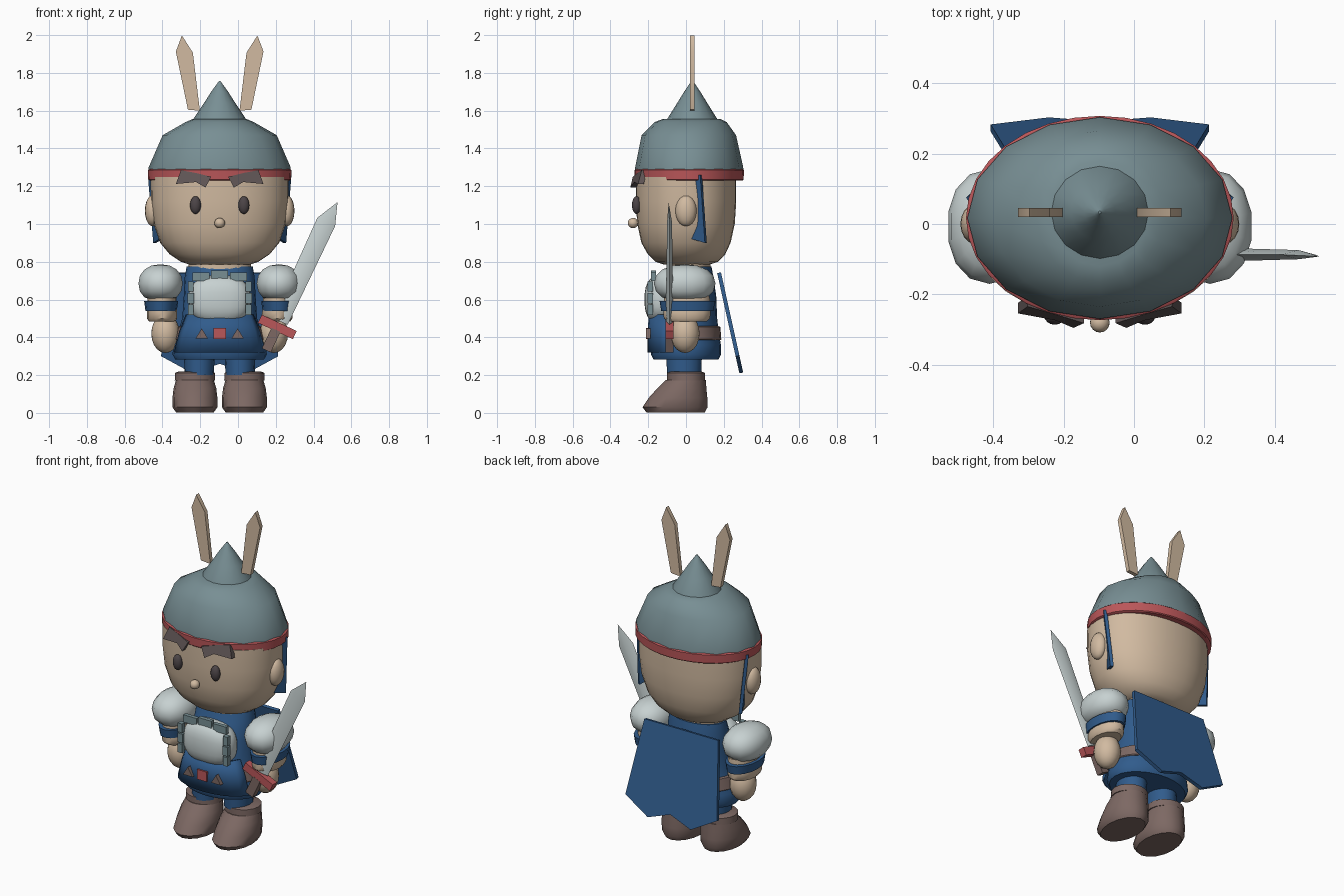
import bpy, bmesh, math
from mathutils import Vector

if "Cube" in bpy.data.objects:
    bpy.data.objects.remove(bpy.data.objects["Cube"])

CX = -0.097  # body axis (the sword pushes the figure off centre)


def lin(c):
    return c / 12.92 if c <= 0.04045 else ((c + 0.055) / 1.055) ** 2.4


def mat(name, r, g, b):
    m = bpy.data.materials.new(name)
    m.diffuse_color = (lin(r), lin(g), lin(b), 1)
    m.use_nodes = True
    m.node_tree.nodes["Principled BSDF"].inputs["Base Color"].default_value = m.diffuse_color
    return m


SKIN = mat("skin", .82, .73, .63)
HELM = mat("steel_blue_grey", .47, .56, .58)
LIGHT = mat("light_steel", .78, .82, .82)
BLUE = mat("blue_cloth", .19, .36, .55)
RED = mat("red", .73, .34, .35)
BROWN = mat("brown_leather", .49, .41, .39)
DARK = mat("dark_brow", .37, .33, .33)
EYE = mat("eye_dark", .30, .27, .28)


def finish(name, bm, m):
    bmesh.ops.recalc_face_normals(bm, faces=bm.faces)
    me = bpy.data.meshes.new(name)
    bm.to_mesh(me)
    bm.free()
    me.materials.append(m)
    ob = bpy.data.objects.new(name, me)
    bpy.context.collection.objects.link(ob)
    return ob


def spow(v, p):
    return math.copysign(abs(v) ** p, v)


def loft(name, m, rings, n=20, ox=0.0, p=1.0):
    """Stack of ellipses (z, centre y, radius x, radius y), capped."""
    bm = bmesh.new()
    loops = []
    for z, cy, rx, ry in rings:
        loops.append([bm.verts.new((CX + ox + rx * spow(math.cos(a), p), cy + ry * spow(math.sin(a), p), z))
                      for a in (2 * math.pi * i / n for i in range(n))])
    for a, b in zip(loops, loops[1:]):
        for i in range(n):
            j = (i + 1) % n
            bm.faces.new((a[i], a[j], b[j], b[i]))
    bm.faces.new(loops[0])
    bm.faces.new(loops[-1])
    return finish(name, bm, m)


def ball(name, m, c, r, seg=16, ring=10, p=1.0, floor=-9):
    """Ellipsoid, boxier when p < 1, flattened below floor."""
    bm = bmesh.new()
    bmesh.ops.create_uvsphere(bm, u_segments=seg, v_segments=ring, radius=1)
    for v in bm.verts:
        q = [c[i] + r[i] * spow(v.co[i], p) for i in range(3)]
        v.co = (CX + q[0], q[1], max(q[2], floor))
    return finish(name, bm, m)


def plate(name, m, pts, off):
    """Polygon of 3D points (x from body axis) given a thickness vector."""
    bm = bmesh.new()
    off = Vector(off)
    a = [bm.verts.new(Vector(q) + Vector((CX, 0, 0))) for q in pts]
    b = [bm.verts.new(v.co + off) for v in a]
    n = len(a)
    bm.faces.new(a)
    bm.faces.new(b)
    for i in range(n):
        j = (i + 1) % n
        bm.faces.new((a[i], a[j], b[j], b[i]))
    return finish(name, bm, m)


def box(name, m, c, s):
    x, y, z = c
    w, d, h = (k / 2 for k in s)
    return plate(name, m, [(x - w, y - d, z - h), (x + w, y - d, z - h), (x + w, y - d, z + h), (x - w, y - d, z + h)],
                 (0, 2 * d, 0))


# Head, neck and nose
loft("head", SKIN, [(.785, .005, .16, .12), (.80, .005, .205, .165), (.84, .003, .265, .205), (.90, 0, .315, .236),
                    (1.0, 0, .35, .258), (1.12, 0, .364, .266), (1.25, 0, .366, .266)], 32, p=.93)
loft("neck", SKIN, [(.74, .02, .165, .11), (.80, .02, .165, .11)])
ball("nose", SKIN, (0, -.28, 1.005), (.028, .028, .027))

# Helmet with red rim and spike
loft("helmet", HELM, [(1.27, .017, .376, .287), (1.30, .017, .376, .286), (1.47, .015, .302, .25),
                      (1.54, .025, .18, .19), (1.557, .03, .14, .15)], 16)
loft("helmet_rim", RED, [(1.23, .017, .37, .283), (1.235, .017, .378, .288),
                         (1.285, .017, .38, .29), (1.292, .017, .37, .28)], 32)
loft("helmet_spike", HELM, [(1.545, .033, .142, .135), (1.56, .033, .137, .13), (1.64, .033, .083, .08),
                            (1.70, .033, .045, .043), (1.74, .033, .016, .016), (1.757, .033, .004, .004)], 16)

# Torso: tunic, belt, apron
loft("tunic", BLUE, [(.283, 0, .235, .172), (.31, 0, .25, .186), (.36, 0, .243, .185), (.42, 0, .222, .174),
                     (.50, 0, .198, .165), (.62, .005, .19, .155), (.72, .02, .185, .125), (.775, .025, .175, .11)], 24)
loft("belt", BROWN, [(.385, 0, .235, .184), (.39, 0, .24, .187), (.455, 0, .222, .182), (.46, 0, .21, .17)], 24)


def apron():
    bm = bmesh.new()
    rows = []
    for z, w, y in ((.52, .185, .19), (.43, .222, .196), (.32, .252, .196)):
        rows.append([bm.verts.new((CX + w * math.cos(t), -y * abs(math.sin(t)) ** .7, z))
                     for t in (math.radians(20 + 14 * i) for i in range(11))])
    for a, b in zip(rows, rows[1:]):
        for i in range(10):
            bm.faces.new((a[i], a[i + 1], b[i + 1], b[i]))
    ob = finish("apron", bm, BLUE)
    mod = ob.modifiers.new("thickness", "SOLIDIFY")
    mod.thickness, mod.offset = .014, 0


apron()
box("belt_buckle", RED, (0, -.2, .42), (.065, .022, .06))

# Chest plate with a row of trim tabs on top
ball("chest_plate", LIGHT, (0, -.13, .6), (.165, .09, .13), 24, 14, p=.8)
for i in (-1, 0, 1):
    box("top_trim_tab", HELM, (i * .1, -.172, .722 + .01 * (i == 0)), (.09, .024, .045))

# Mirrored parts
for s, side in ((-1, "left"), (1, "right")):
    plate(f"tall_ear_{side}", SKIN, [(s * x, .02, z) for x, z in
          ((.105, 1.60), (.168, 1.605), (.232, 1.913), (.20, 1.998), (.142, 1.907))], (0, .025, 0))
    ball(f"ear_{side}", SKIN, (s * .355, .0, 1.07), (.041, .056, .082))
    ball(f"eye_{side}", EYE, (s * .128, -.262, 1.10), (.029, .024, .047))
    plate(f"brow_{side}", DARK, [(s * x, -.295 + .22 * x + .35 * (z - 1.24), z) for x, z in
          ((.205, 1.285), (.232, 1.212), (.125, 1.222), (.075, 1.193), (.045, 1.25), (.125, 1.27))], (0, .03, 0))
    plate(f"side_strap_{side}", BLUE, [(s * x, y, z) for x, y, z in
          ((.345, .025, 1.25), (.38, .075, 1.26), (.352, .10, .90), (.312, .015, .925))], (-s * .016, .01, 0))
    for k, w in ((0, .03), (1, .034), (2, .03)):
        box(f"side_trim_tab_{side}", HELM, (s * .153, -.19, .545 + k * .062), (w, .03, .055))
    plate(f"belt_pouch_{side}", BROWN, [(s * .095 + x, -.212, z) for x, z in
          ((-.032, .395), (.032, .395), (0, .447))], (0, .025, 0))
    # Arms
    ball(f"shoulder_guard_{side}", LIGHT, (s * .313, -.007, .685), (.12, .163, .102), 14, 8, p=.92, floor=.6)
    loft(f"upper_arm_{side}", SKIN, [(.485, .005, .07, .105), (.50, .005, .08, .122), (.53, .005, .08, .125),
                                     (.62, .005, .075, .12)], 16, s * .305)
    loft(f"arm_cuff_{side}", BLUE, [(.54, .007, .083, .138), (.592, .007, .09, .147)], 16, s * .31)
    ball(f"hand_{side}", SKIN, (s * .287, -.005, .42), (.075, .077, .103))
    # Legs and boots
    loft(f"leg_{side}", BLUE, [(.20, -.01, .077, .09), (.32, -.01, .082, .095)], 16, s * .108)
    loft(f"boot_{side}", BROWN, [(.003, -.055, .10, .155), (.03, -.058, .119, .172), (.08, -.042, .119, .155),
                                 (.13, -.022, .113, .13), (.175, 0, .10, .105)], 16, s * .131)
    loft(f"boot_cuff_{side}", BROWN, [(.172, 0, .107, .10), (.212, 0, .105, .10), (.218, 0, .09, .085)], 16, s * .131)

# Cape with two points, sloping away from the back
plate("cape", BLUE, [(x, .165 + (.74 - z) * .222, z) for x, z in
      ((-.25, .74), (.25, .74), (.31, .30), (.145, .21), (0, .26), (-.145, .21), (-.31, .30))], (0, .02, .004))


# Sword: diamond blade, guard and grip laid out along a tilted axis
def sword():
    base, tip = Vector((.222, -.087, .485)), Vector((.527, -.092, 1.116))
    u = Vector((tip.x - .058 - base.x, 0, 1.015 - base.z)).normalized()
    r = Vector((u.z, 0, -u.x))
    f = Vector((0, 1, 0))
    top = base + u * .58
    bm = bmesh.new()
    rows = [[bm.verts.new(c + d) for d in (r * w, f * h, -r * w, -f * h)]
            for c, w, h in ((base, .045, .02), (top, .052, .013))]
    t = bm.verts.new(tip)
    bm.faces.new(rows[0])
    for i in range(4):
        j = (i + 1) % 4
        bm.faces.new((rows[0][i], rows[0][j], rows[1][j], rows[1][i]))
        bm.faces.new((rows[1][i], rows[1][j], t))
    finish("sword_blade", bm, LIGHT)
    ax = Vector((CX, 0, 0))

    def bar(name, m, c, w, h, d):
        c = c - ax - f * d
        plate(name, m, [c - r * w - u * h, c + r * w - u * h, c + r * w + u * h, c - r * w + u * h], f * 2 * d)
    bar("sword_guard", RED, base - u * .033, .102, .024, .021)
    bar("sword_grip", BROWN, base - u * .11, .026, .06, .022)


sword()

# Smooth shading with sharp edges kept
bpy.ops.object.select_all(action='DESELECT')
for ob in bpy.data.objects:
    ob.select_set(True)
    bpy.context.view_layer.objects.active = ob
bpy.ops.object.shade_smooth_by_angle(angle=math.radians(40))
